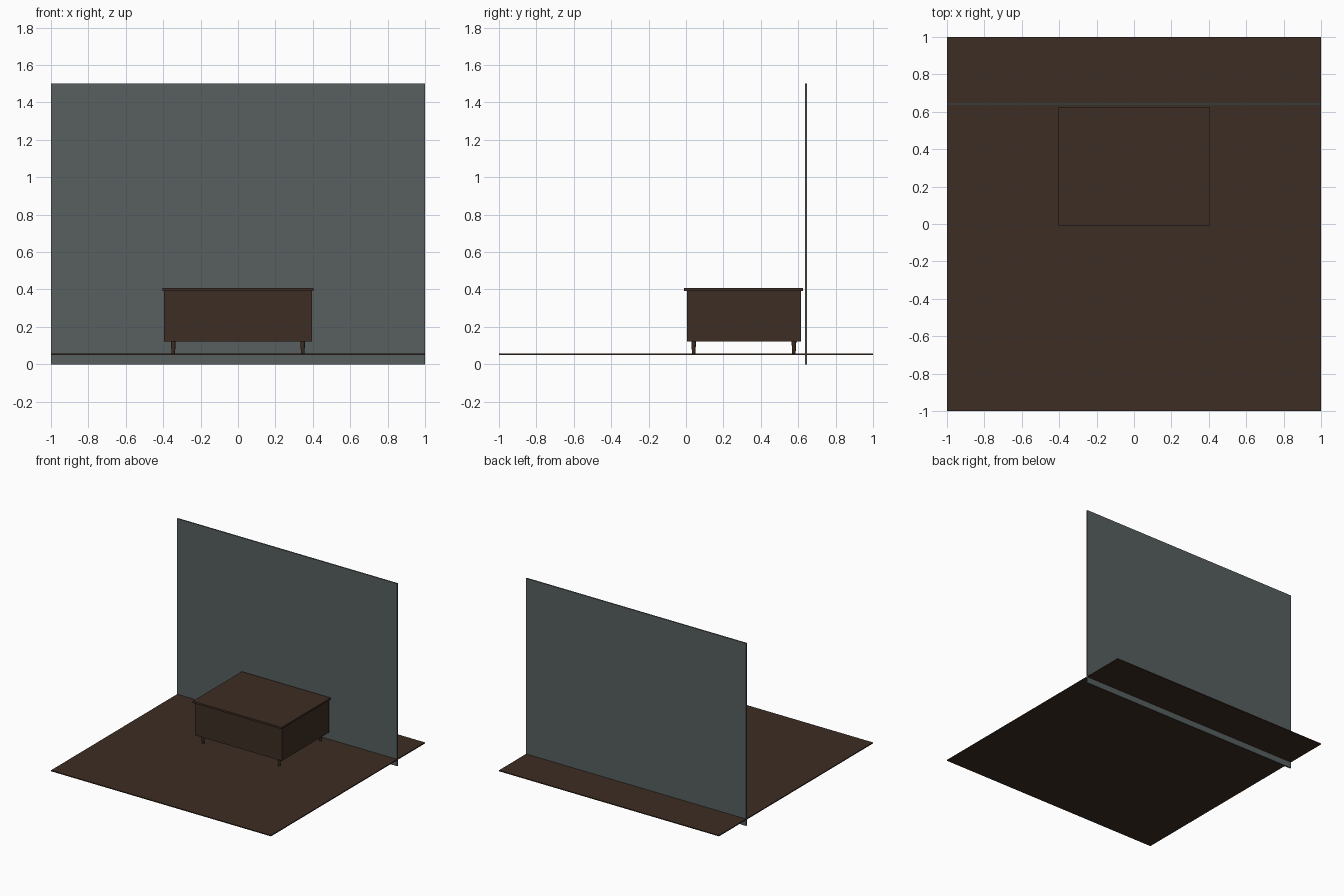
import bpy
import math

# Remove the default object
cube = bpy.data.objects.get("Cube")
if cube:
    bpy.data.objects.remove(cube, do_unlink=True)


def make_material(name, rgb):
    mat = bpy.data.materials.new(name)
    mat.use_nodes = True
    color = (*rgb, 1.0)
    mat.diffuse_color = color
    bsdf = mat.node_tree.nodes["Principled BSDF"]
    bsdf.inputs["Base Color"].default_value = color
    bsdf.inputs["Roughness"].default_value = 0.7
    return mat


wood = make_material("dark_brown_wood", (0.046, 0.026, 0.017))
paint = make_material("grey_green_paint", (0.095, 0.115, 0.112))


def box(name, low, high, mat):
    """Axis-aligned box between two corners."""
    center = [(a + b) / 2 for a, b in zip(low, high)]
    bpy.ops.mesh.primitive_cube_add(size=1, location=center)
    obj = bpy.context.object
    obj.name = name
    obj.scale = [b - a for a, b in zip(low, high)]
    bpy.ops.object.transform_apply(location=False, rotation=False, scale=True)
    obj.data.materials.append(mat)
    return obj


FLOOR_TOP = 0.057
BODY_BASE = 0.123
CENTER_Y = 0.309

# Room
box("floor", (-1, -1, 0.049), (1, 1, FLOOR_TOP), wood)
box("back_wall", (-1, 0.637, 0), (1, 0.648, 1.5), paint)

# Cabinet
box("cabinet_body", (-0.395, 0.005, BODY_BASE), (0.395, 0.616, 0.392), wood)
box("cabinet_top", (-0.404, -0.011, 0.392), (0.404, 0.626, 0.407), wood)

# Tapered round legs
for side, sx in (("left", 1), ("right", -1)):
    for end, sy in (("front", -1), ("back", 1)):
        bpy.ops.mesh.primitive_cone_add(
            vertices=24, radius1=0.009, radius2=0.013,
            depth=BODY_BASE - FLOOR_TOP,
            location=(sx * 0.346, CENTER_Y + sy * 0.268,
                      (BODY_BASE + FLOOR_TOP) / 2))
        leg = bpy.context.object
        leg.name = f"{end}_{side}_leg"
        leg.data.materials.append(wood)
        bpy.ops.object.shade_smooth_by_angle(angle=math.radians(35))
